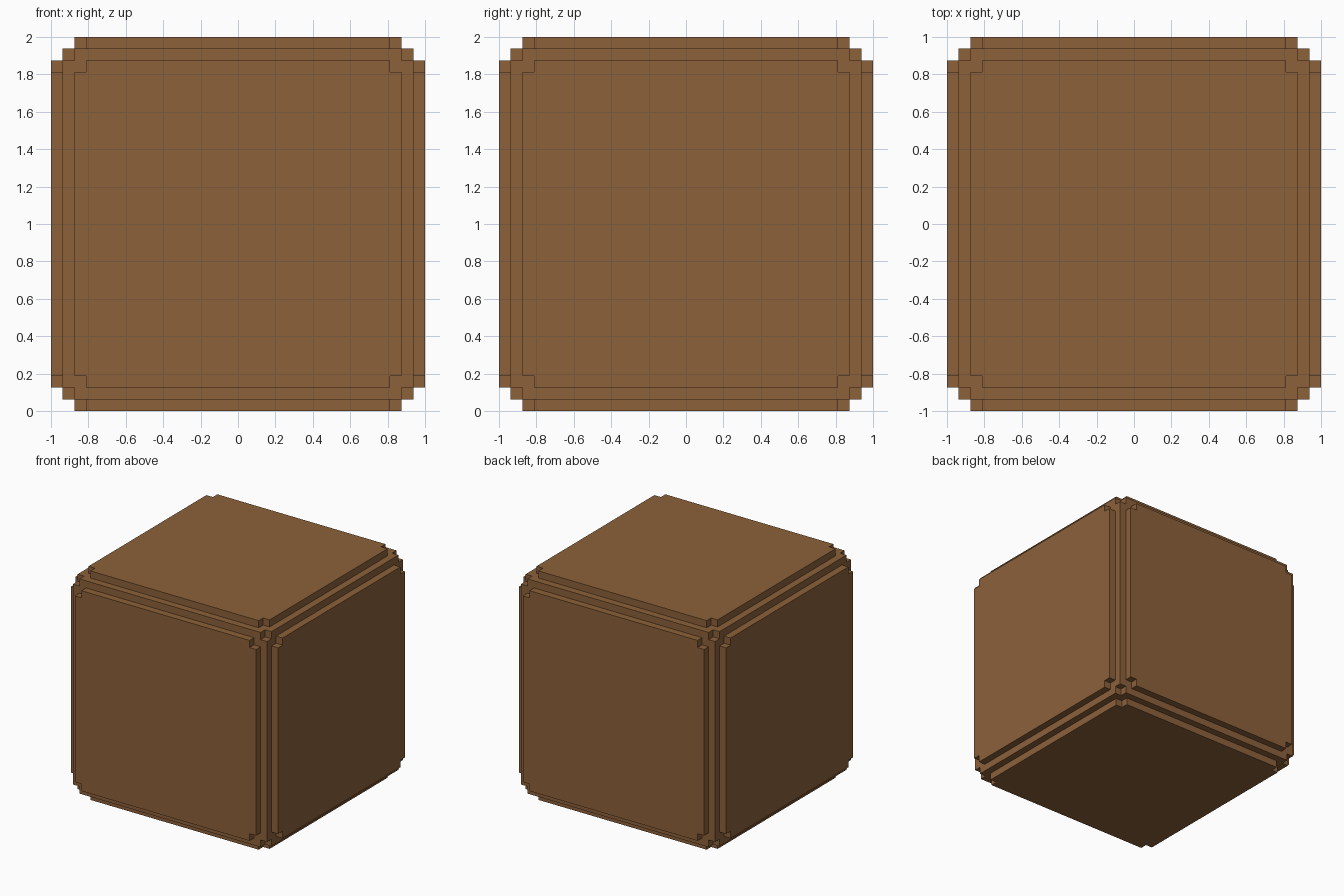
import bpy, bmesh
from mathutils import Vector

if "Cube" in bpy.data.objects:
    bpy.data.objects.remove(bpy.data.objects["Cube"])

U = 1 / 16  # one block step
CUTS = [-16, -15, -14, -13, 13, 14, 15, 16]
N = len(CUTS) - 1


def filled(cell):
    """Stepped rounding: core cube without corners, plus a notched plate on each side."""
    if any(i < 0 or i >= N for i in cell):
        return False
    a, b, c = sorted((abs(i - 3) for i in cell), reverse=True)
    if a == 3:                      # outer plates with notched corners
        return b <= 1 and c == 0
    return c < 2                    # core with its corner blocks removed


wood = bpy.data.materials.new("brown")
wood.diffuse_color = (0.262, 0.119, 0.042, 1)
wood.use_nodes = True
wood.node_tree.nodes["Principled BSDF"].inputs["Base Color"].default_value = wood.diffuse_color

# Outer skin of the stepped block
bm = bmesh.new()
for i in range(N):
    for j in range(N):
        for k in range(N):
            cell = (i, j, k)
            if not filled(cell):
                continue
            for ax in range(3):
                u, v = (ax + 1) % 3, (ax + 2) % 3
                for side in (0, 1):
                    near = list(cell)
                    near[ax] += 1 if side else -1
                    if filled(near):
                        continue
                    quad = []
                    for du, dv in ((0, 0), (1, 0), (1, 1), (0, 1)):
                        p = [0, 0, 0]
                        p[ax] = CUTS[cell[ax] + side]
                        p[u] = CUTS[cell[u] + du]
                        p[v] = CUTS[cell[v] + dv]
                        quad.append(bm.verts.new(Vector(p) * U + Vector((0, 0, 1))))
                    bm.faces.new(quad if side else quad[::-1])
bmesh.ops.remove_doubles(bm, verts=bm.verts, dist=0.001)

mesh = bpy.data.meshes.new("stepped_block")
bm.to_mesh(mesh)
bm.free()
mesh.materials.append(wood)
block = bpy.data.objects.new("stepped_block", mesh)
bpy.context.collection.objects.link(block)
